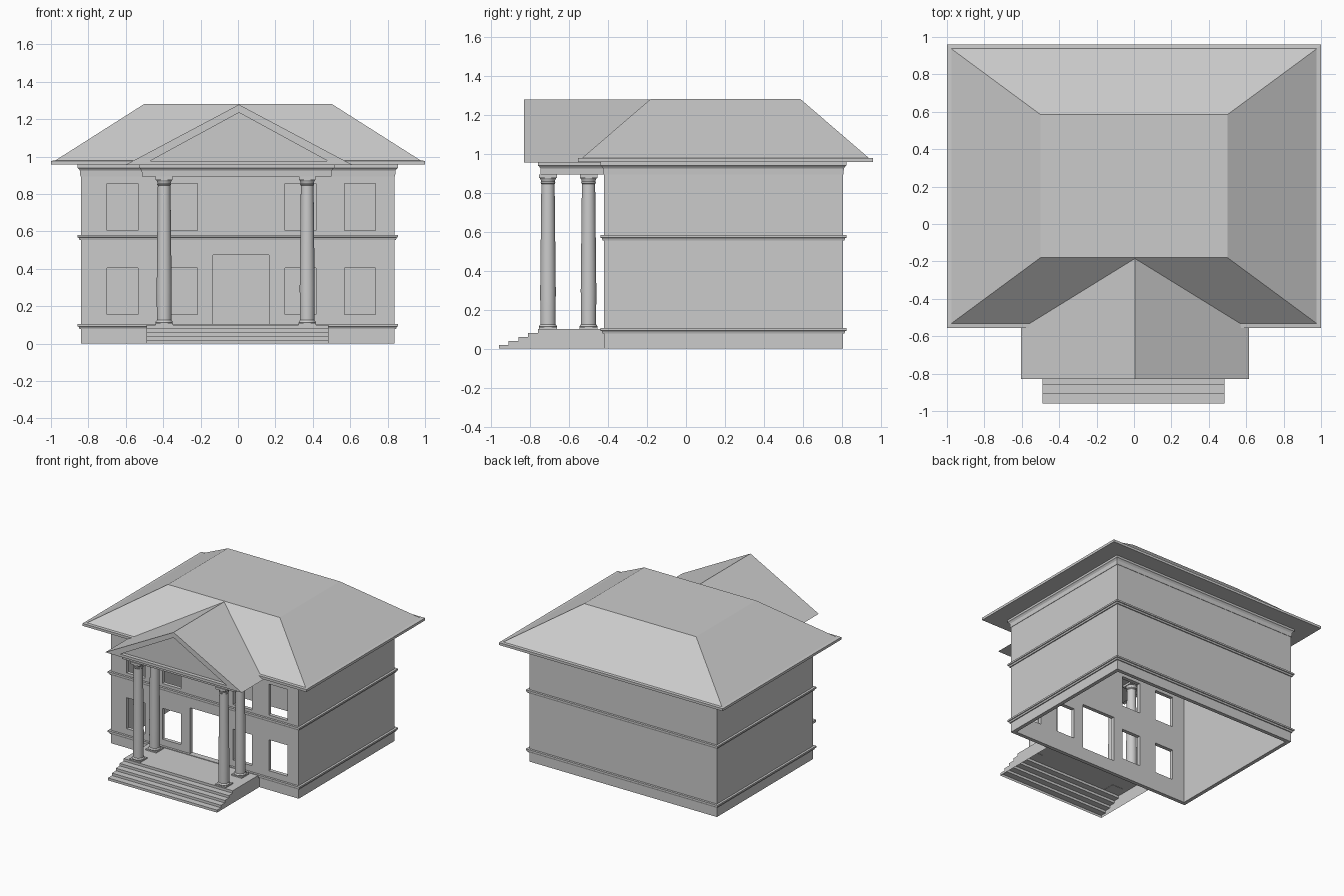
import bpy, bmesh, math

cube = bpy.data.objects.get("Cube")
if cube:
    bpy.data.objects.remove(cube, do_unlink=True)

# Single stone colour for the whole building
stone = bpy.data.materials.new("light_grey_stone")
stone.use_nodes = True
stone.diffuse_color = (0.6, 0.6, 0.6, 1)
stone.node_tree.nodes["Principled BSDF"].inputs["Base Color"].default_value = (0.6, 0.6, 0.6, 1)


def finish(name, bm):
    bmesh.ops.recalc_face_normals(bm, faces=bm.faces)
    mesh = bpy.data.meshes.new(name)
    bm.to_mesh(mesh)
    bm.free()
    mesh.materials.append(stone)
    obj = bpy.data.objects.new(name, mesh)
    bpy.context.collection.objects.link(obj)
    return obj


def loft(name, loops, caps=True, cyclic=False, open_loop=False):
    """Skin a series of matching point loops."""
    bm = bmesh.new()
    rows = [[bm.verts.new(p) for p in loop] for loop in loops]
    n = len(rows[0])
    pairs = list(zip(rows, rows[1:]))
    if cyclic:
        pairs.append((rows[-1], rows[0]))
    for a, b in pairs:
        for i in range(n - 1 if open_loop else n):
            j = (i + 1) % n
            bm.faces.new((a[i], a[j], b[j], b[i]))
    if caps and not cyclic:
        bm.faces.new(rows[0])
        bm.faces.new(rows[-1])
    return finish(name, bm)


def rect(bounds, grow, z):
    x0, x1, y0, y1 = bounds
    x0, x1, y0, y1 = x0 - grow, x1 + grow, y0 - grow, y1 + grow
    return [(x0, y0, z), (x1, y0, z), (x1, y1, z), (x0, y1, z)]


def circle(x, y, r, z, sides=32):
    angles = [2 * math.pi * i / sides for i in range(sides)]
    return [(x + r * math.cos(a), y + r * math.sin(a), z) for a in angles]


def band(name, bounds, profile):
    """Hollow rectangular ring with a closed (grow, height) profile."""
    return loft(name, [rect(bounds, g, z) for g, z in profile], cyclic=True)


def stack(name, bounds, profile):
    """Solid rectangular moulding."""
    return loft(name, [rect(bounds, g, z) for g, z in profile])


# Hollow walls, open at the bottom
HOUSE = (-0.84, 0.837, -0.42, 0.805)
EAVE = 0.957
walls = band("walls", HOUSE, [(0, 0), (0, EAVE), (-0.03, EAVE), (-0.03, 0)])

# Door and window openings in the front wall
MID = 0.017
openings = [(MID - 0.15, MID + 0.15, 0.105, 0.475)]
for cx in (-0.635, -0.317, 0.317, 0.635):
    for z in (0.155, 0.605):
        openings.append((MID + cx - 0.083, MID + cx + 0.083, z, z + 0.25))
bm = bmesh.new()
for x0, x1, z0, z1 in openings:
    res = bmesh.ops.create_cube(bm, size=1)
    bmesh.ops.scale(bm, vec=(x1 - x0, 0.2, z1 - z0), verts=res["verts"])
    bmesh.ops.translate(bm, vec=((x0 + x1) / 2, -0.42, (z0 + z1) / 2), verts=res["verts"])
cutter = finish("opening_cutter", bm)
cutter.hide_render = True
cut = walls.modifiers.new("openings", 'BOOLEAN')
cut.operation = 'DIFFERENCE'
cut.solver = 'EXACT'
cut.object = cutter
bpy.context.view_layer.objects.active = walls
walls.select_set(True)
bpy.ops.object.modifier_apply(modifier=cut.name)
bpy.data.objects.remove(cutter, do_unlink=True)

# String courses and cornice around the walls
for name, z in (("base_course", 0.078), ("middle_course", 0.555)):
    band(name, HOUSE, [(-0.01, z), (0.008, z), (0.012, z + 0.012), (0.018, z + 0.014),
                       (0.018, z + 0.027), (-0.01, z + 0.027)])
CORNICE = [(0.003, 0.893), (0.005, 0.925), (0.012, 0.935), (0.018, 0.94), (0.018, EAVE)]
band("wall_cornice", HOUSE, CORNICE + [(-0.01, EAVE), (-0.01, 0.893)])

# Hipped roof with a flat top and a thin eave slab
ROOF = (-1, 1, -0.555, 0.96)
TOP = (-0.5, 0.5, -0.18, 0.585)
loft("main_roof", [rect(ROOF, 0, EAVE), rect(ROOF, 0, EAVE + 0.02),
                   rect(ROOF, -0.023, EAVE + 0.022), rect(TOP, 0, 1.282)])


# Portico gable with a recessed pediment
def triangle(half, base, apex, y):
    return [(0.005 - half, y, base), (0.005 + half, y, base), (0.005, y, apex)]


loft("portico_gable", [triangle(0.61, 0.954, 1.278, -0.18), triangle(0.61, 0.954, 1.278, -0.83),
                       triangle(0.477, 0.975, 1.235, -0.83), triangle(0.477, 0.975, 1.235, -0.80)])
stack("portico_beam", (-0.51, 0.497, -0.742, -0.41), CORNICE)

# Porch floor and steps, an open-bottomed shell
profile = []
for i in range(5):
    y = -0.96 + 0.05 * i
    profile += [(y, 0.02 * i), (y, 0.02 * (i + 1))]
profile += [(-0.415, 0.1), (-0.415, 0)]
loft("porch_steps", [[(x, y, z) for y, z in profile] for x in (-0.49, 0.485)], open_loop=True)

# Columns with square plinths and moulded capitals
SHAFT = [(0.043, 0.108), (0.046, 0.114), (0.043, 0.121), (0.039, 0.125), (0.04, 0.3),
         (0.034, 0.845), (0.038, 0.85), (0.035, 0.857), (0.037, 0.866), (0.043, 0.877)]
for side, x in (("right", -0.395), ("left", 0.37)):
    for place, y in (("front", -0.708), ("back", -0.5)):
        tag = f"{place}_{side}"
        shaft = loft(f"column_{tag}", [circle(x, y, r, z) for r, z in SHAFT])
        bpy.ops.object.select_all(action='DESELECT')
        shaft.select_set(True)
        bpy.context.view_layer.objects.active = shaft
        bpy.ops.object.shade_smooth_by_angle(angle=math.radians(30))
        spot = (x, x, y, y)
        stack(f"column_plinth_{tag}", spot, [(0.047, 0.098), (0.047, 0.11)])
        stack(f"column_cap_{tag}", spot, [(0.045, 0.876), (0.045, 0.894)])
